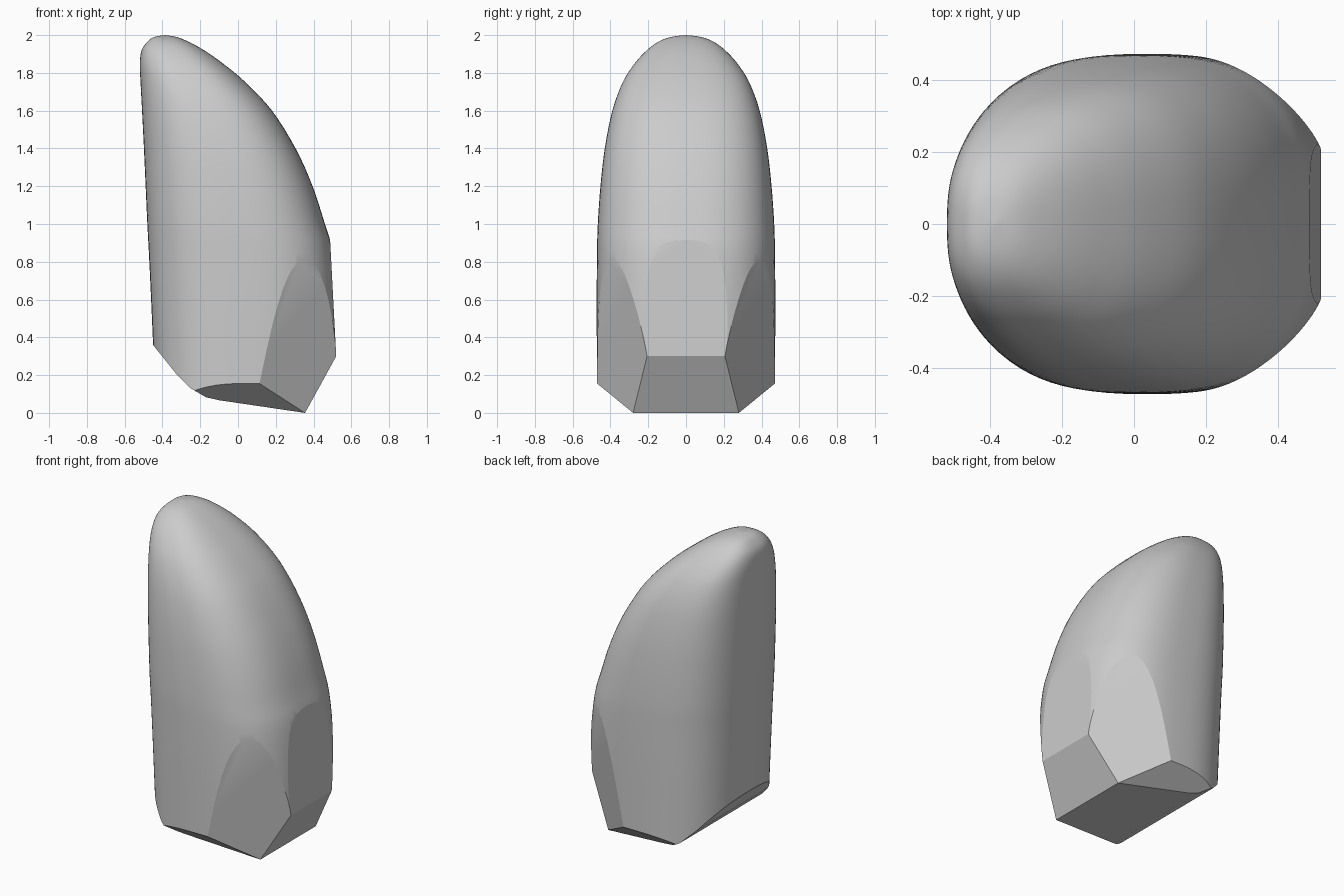
import bpy, bmesh, math
from mathutils import Vector

cube = bpy.data.objects.get("Cube")
if cube:
    bpy.data.objects.remove(cube)

# Body profile: height, right-hand x limit, left-hand x limit, half depth
ROWS = [(-0.1, .55, -.43, .47), (.3, .545, -.447, .472), (.6, .53, -.46, .473),
        (.85, .503, -.472, .471), (1.0, .46, -.48, .467), (1.2, .395, -.489, .453),
        (1.4, .305, -.498, .43), (1.6, .18, -.508, .39), (1.75, .04, -.516, .335),
        (1.85, -.08, -.52, .272), (1.92, -.18, -.51, .207), (1.965, -.262, -.48, .146),
        (1.99, -.325, -.445, .08), (2.0, -.385, -.387, .001)]
SEGS, STEPS, POWER = 96, 4, 2.6


def spline(p0, p1, p2, p3, t):
    return [0.5 * (2 * b + (c - a) * t + (2 * a - 5 * b + 4 * c - d) * t * t
                   + (3 * b - a - 3 * c + d) * t ** 3)
            for a, b, c, d in zip(p0, p1, p2, p3)]


def ring(bm, z, right, left, depth):
    verts = []
    for i in range(SEGS):
        a = 2 * math.pi * i / SEGS
        c, s = math.cos(a), math.sin(a)
        x = math.copysign(abs(c) ** (2 / POWER), c) * (right - left) / 2
        y = math.copysign(abs(s) ** (2 / POWER), s) * depth
        verts.append(bm.verts.new((x + (right + left) / 2, y, z)))
    return verts


def cut(bm, point, normal):
    """Slice off everything on the normal side and cap the opening."""
    geom = bm.verts[:] + bm.edges[:] + bm.faces[:]
    bmesh.ops.bisect_plane(bm, geom=geom, dist=1e-5, plane_co=point,
                           plane_no=Vector(normal).normalized(), clear_outer=True)
    bmesh.ops.holes_fill(bm, edges=[e for e in bm.edges if e.is_boundary], sides=0)


# Loft the rounded body
bm = bmesh.new()
rings = []
last = len(ROWS) - 1
for k in range(last):
    pts = [ROWS[min(max(k + j, 0), last)] for j in (-1, 0, 1, 2)]
    for step in range(STEPS):
        rings.append(ring(bm, *spline(*pts, step / STEPS)))
rings.append(ring(bm, *ROWS[-1]))
for low, high in zip(rings, rings[1:]):
    for i in range(SEGS):
        j = (i + 1) % SEGS
        bm.faces.new((low[i], low[j], high[j], high[i]))
bm.faces.new(rings[-1])
bm.faces.new(rings[0][::-1])

# Flat underside, rising in a curve to the tall edge
under = [(.355, 0), (-.1, .067), (-.17, .083), (-.25, .13), (-.33, .21), (-.45, .36)]
for (x0, z0), (x1, z1) in zip(under, under[1:]):
    cut(bm, (x0, 0, z0), (z0 - z1, 0, x1 - x0))

# Flat end face and its sloping lower facet
cut(bm, (.52, 0, .3), (.57, 0, .03))
cut(bm, (.355, 0, 0), (.3, 0, -.165))

# Mirrored lower chamfers and corner facets
for side in (-1, 1):
    cut(bm, (0, side * .28, 0), (0, side * .155, -.19))
    cut(bm, (.355, side * .28, 0), (.0784, side * .1119, -.0156))

bmesh.ops.recalc_face_normals(bm, faces=bm.faces[:])
mesh = bpy.data.meshes.new("stone_body")
bm.to_mesh(mesh)
bm.free()
stone = bpy.data.objects.new("stone_body", mesh)
bpy.context.collection.objects.link(stone)

# Plain grey surface
grey = bpy.data.materials.new("stone_grey")
grey.use_nodes = True
grey.diffuse_color = (.6, .6, .6, 1)
grey.node_tree.nodes["Principled BSDF"].inputs["Base Color"].default_value = (.6, .6, .6, 1)
mesh.materials.append(grey)

bpy.ops.object.select_all(action="DESELECT")
stone.select_set(True)
bpy.context.view_layer.objects.active = stone
bpy.ops.object.shade_smooth_by_angle(angle=math.radians(13))
